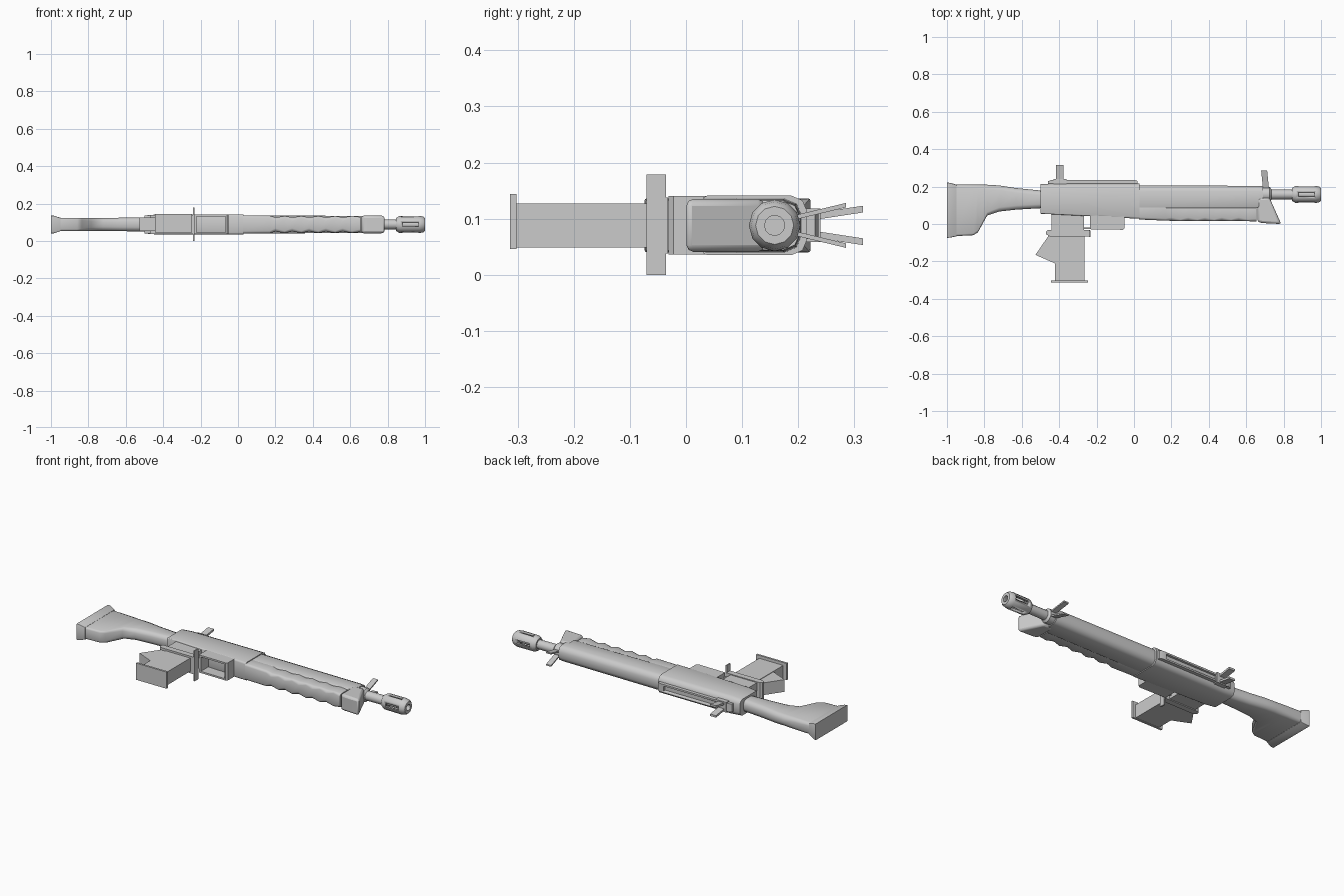
import bpy, bmesh, math
from mathutils import Vector, Matrix

ZC = 0.088  # mid-plane of the prop, which lies on its side


def finish(name, bm, angle=35):
    bmesh.ops.remove_doubles(bm, verts=bm.verts, dist=1e-5)
    bmesh.ops.recalc_face_normals(bm, faces=bm.faces)
    me = bpy.data.meshes.new(name)
    bm.to_mesh(me)
    bm.free()
    ob = bpy.data.objects.new(name, me)
    bpy.context.collection.objects.link(ob)
    bpy.ops.object.select_all(action='DESELECT')
    ob.select_set(True)
    bpy.context.view_layer.objects.active = ob
    bpy.ops.object.shade_smooth_by_angle(angle=math.radians(angle))
    return ob


def skin(name, rings, angle=35, caps=True, closed=False):
    bm = bmesh.new()
    vs = [[bm.verts.new(p) for p in r] for r in rings]
    n = len(vs[0])
    pairs = list(zip(vs, vs[1:])) + ([(vs[-1], vs[0])] if closed else [])
    for a, b in pairs:
        for i in range(n):
            bm.faces.new((a[i], a[(i + 1) % n], b[(i + 1) % n], b[i]))
    if caps and not closed:
        bm.faces.new(vs[0])
        bm.faces.new(vs[-1])
    return finish(name, bm, angle)


def prism(name, pts, half, z=ZC):
    return skin(name, [[(x, y, z + s * half) for x, y in pts] for s in (-1, 1)])


def box(name, x0, x1, y0, y1, half, z=ZC):
    return prism(name, [(x0, y0), (x1, y0), (x1, y1), (x0, y1)], half, z)


def loft(name, sections, angle=35):
    # each section: x, bottom y, top y, half width, bottom chamfer, top chamfer
    rings = []
    for x, a, b, h, c, d in sections:
        side = [(a, h - c), (a + 0.3 * c, h - 0.3 * c), (a + c, h),
                (b - d, h), (b - 0.3 * d, h - 0.3 * d), (b, h - d)]
        rings.append([(x, y, ZC + z) for y, z in side] +
                     [(x, y, ZC - z) for y, z in reversed(side)])
    return skin(name, rings, angle)


def lathe(name, prof, yc, n=12, closed=False):
    rings = [[(x, yc + r * math.cos(2 * math.pi * i / n), ZC + r * math.sin(2 * math.pi * i / n))
              for i in range(n)] for x, r in prof]
    return skin(name, rings, 40, closed=closed)


def cut(ob, cutter):
    cutter.hide_render = True
    m = ob.modifiers.new("cut", 'BOOLEAN')
    m.operation, m.solver, m.object = 'DIFFERENCE', 'EXACT', cutter
    bpy.context.view_layer.objects.active = ob
    bpy.ops.object.modifier_apply(modifier=m.name)
    bpy.data.objects.remove(cutter)


# Shoulder stock and butt plate
loft("stock", [(-0.96, -0.065, 0.21, 0.035, 0.010, 0.015),
               (-0.86, -0.060, 0.21, 0.035, 0.010, 0.020),
               (-0.835, -0.045, 0.21, 0.035, 0.012, 0.022),
               (-0.785, 0.045, 0.21, 0.034, 0.018, 0.025),
               (-0.72, 0.067, 0.206, 0.035, 0.022, 0.025),
               (-0.63, 0.077, 0.192, 0.036, 0.022, 0.025),
               (-0.49, 0.085, 0.178, 0.037, 0.022, 0.025)], 50)
loft("butt_plate", [(-1.0, -0.074, 0.222, 0.048, 0.004, 0.004),
                    (-0.985, -0.073, 0.22, 0.047, 0.004, 0.004),
                    (-0.95, -0.066, 0.211, 0.036, 0.004, 0.008)])

# Receiver
loft("receiver", [(-0.50, 0.055, 0.213, 0.048, 0.004, 0.025),
                  (-0.44, 0.052, 0.216, 0.053, 0.004, 0.028),
                  (0.03, 0.028, 0.216, 0.053, 0.010, 0.028)], 45)
well = prism("lower_housing", [(-0.235, 0.08), (-0.235, -0.028), (-0.06, -0.031),
                               (-0.05, -0.022), (-0.05, 0.08)], 0.052)
cut(well, box("well_cutter", -0.222, -0.068, -0.06, 0.05, 0.042))
box("guard_lip", -0.268, -0.23, -0.028, -0.018, 0.03)

# Top rail: a flat slotted loop with end post
rail = prism("top_rail", [(-0.46, 0.205), (0.02, 0.205), (0.02, 0.23), (0.0, 0.236),
                          (-0.44, 0.236), (-0.46, 0.228)], 0.024)
cut(rail, box("rail_cutter", -0.36, -0.02, 0.222, 0.26, 0.014))

# Magazine with collar, side wings and base plate
box("magazine_block", -0.44, -0.267, -0.04, 0.06, 0.045)
prism("magazine_collar", [(-0.47, -0.04), (-0.46, -0.032), (-0.235, -0.032),
                          (-0.235, -0.066), (-0.45, -0.066), (-0.47, -0.055)], 0.05)
box("collar_wings", -0.241, -0.233, -0.07, -0.036, 0.0895, 0.0895)
box("magazine", -0.422, -0.265, -0.302, -0.05, 0.039)
box("magazine_base", -0.445, -0.245, -0.314, -0.302, 0.049, 0.095)
prism("rear_grip", [(-0.455, -0.06), (-0.527, -0.165), (-0.42, -0.212), (-0.42, -0.06)], 0.036)

# Handguard: upper shell and lower finger-groove grip
loft("handguard_shell", [(0.028, 0.085, 0.206, 0.048, 0.004, 0.03),
                         (0.66, 0.085, 0.204, 0.046, 0.004, 0.03),
                         (0.69, 0.115, 0.203, 0.044, 0.004, 0.03)], 50)
grip = [(0.028, 0.024, 0.10, 0.048, 0.012, 0.004), (0.17, 0.018, 0.10, 0.047, 0.012, 0.004)]
for i in range(5):
    x = 0.20 + 0.09 * i
    grip += [(x, 0.017, 0.10, 0.038, 0.018, 0.004), (x + 0.05, 0.015, 0.10, 0.045, 0.010, 0.004)]
grip += [(0.655, 0.013, 0.10, 0.040, 0.015, 0.004)]
loft("handguard_grip", grip, 50)
# Flared front stop
bm = bmesh.new()
front = prism("front_stop", [(0.66, 0.012), (0.685, 0.005), (0.787, 0.0), (0.725, 0.14), (0.66, 0.14)], 0.047)
b = front.modifiers.new("round", 'BEVEL')
b.width, b.segments, b.limit_method = 0.012, 2, 'ANGLE'
bm.free()

# Sights: a pair of splayed blades on each post


def sight(name, x0, x1, lean, y0, y1, inner, outer, t):
    for label, s in (("left", 1), ("right", -1)):
        rings = [[(xa + d, y, ZC + s * (z + dz)) for xa, dz in
                  ((x0, -t), (x1, -t), (x1, t), (x0, t))]
                 for y, z, d in ((y0, inner, 0), (y1, outer, lean))]
        skin(f"{name}_{label}", rings)


sight("rear_sight", -0.416, -0.378, 0, 0.21, 0.315, 0.013, 0.029, 0.006)
sight("front_sight", 0.69, 0.722, -0.01, 0.185, 0.285, 0.012, 0.036, 0.004)
box("rear_sight_base", -0.43, -0.36, 0.2, 0.24, 0.03)
lathe("front_sight_band", [(0.68, 0.04), (0.725, 0.04), (0.735, 0.028)], 0.158)

# Barrel and slotted muzzle device
lathe("barrel", [(0.65, 0.028), (0.86, 0.026), (0.865, 0.02), (0.965, 0.02)], 0.158)
muzzle = lathe("muzzle_device", [(0.845, 0.02), (0.845, 0.034), (0.862, 0.045), (0.97, 0.046),
                                 (0.99, 0.042), (1.0, 0.034), (1.0, 0.018), (0.96, 0.018),
                                 (0.96, 0.032), (0.87, 0.032), (0.865, 0.02)], 0.158, 12, True)
cut(muzzle, box("slot_cutter_a", 0.88, 0.965, 0.08, 0.24, 0.011))
cut(muzzle, box("slot_cutter_b", 0.88, 0.965, 0.147, 0.169, 0.09))
